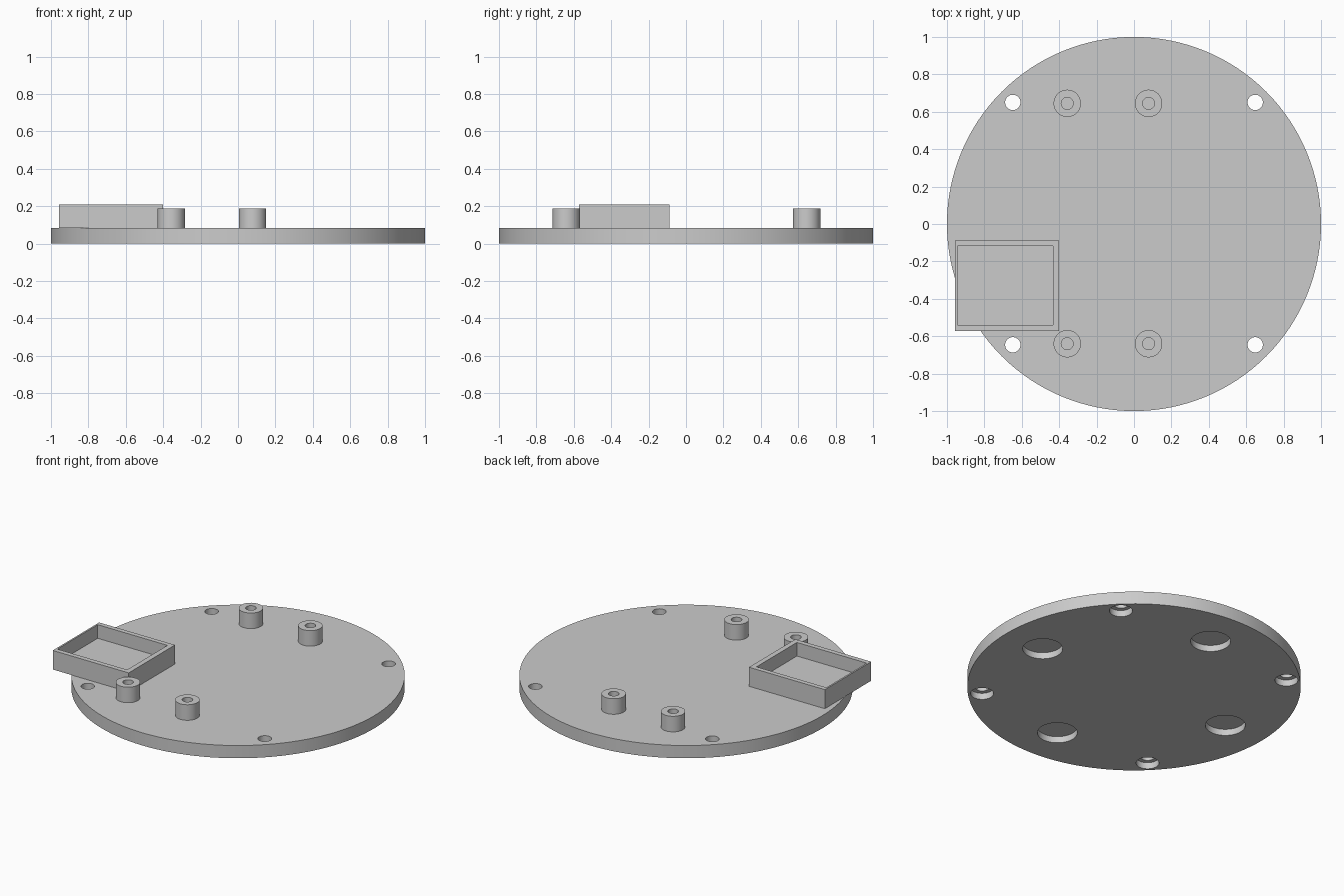
import bpy

cube = bpy.data.objects.get("Cube")
if cube:
    bpy.data.objects.remove(cube, do_unlink=True)

GREY = (0.6, 0.6, 0.6, 1.0)
mat = bpy.data.materials.new("light grey")
mat.use_nodes = True
mat.diffuse_color = GREY
mat.node_tree.nodes["Principled BSDF"].inputs["Base Color"].default_value = GREY

TOP = 0.084  # upper surface of the base plate


def cylinder(name, x, y, r, z0, z1, sides=64):
    bpy.ops.mesh.primitive_cylinder_add(
        vertices=sides, radius=r, depth=z1 - z0, location=(x, y, (z0 + z1) / 2))
    ob = bpy.context.object
    ob.name = name
    return ob


def box(name, x0, x1, y0, y1, z0, z1):
    bpy.ops.mesh.primitive_cube_add(
        size=1, location=((x0 + x1) / 2, (y0 + y1) / 2, (z0 + z1) / 2))
    ob = bpy.context.object
    ob.name = name
    ob.scale = (x1 - x0, y1 - y0, z1 - z0)
    bpy.ops.object.transform_apply(location=False, rotation=False, scale=True)
    return ob


def cut(target, cutter):
    cutter.hide_render = True
    bpy.ops.object.select_all(action='DESELECT')
    bpy.context.view_layer.objects.active = target
    target.select_set(True)
    mod = target.modifiers.new("cut", 'BOOLEAN')
    mod.operation = 'DIFFERENCE'
    mod.solver = 'EXACT'
    mod.object = cutter
    bpy.ops.object.modifier_apply(modifier=mod.name)
    bpy.data.objects.remove(cutter, do_unlink=True)


def finish(ob):
    ob.data.materials.clear()
    ob.data.materials.append(mat)
    bpy.ops.object.select_all(action='DESELECT')
    bpy.context.view_layer.objects.active = ob
    ob.select_set(True)
    bpy.ops.object.shade_smooth_by_angle()


# Round base plate with counterbored screw holes near the rim
plate = cylinder("base_plate", 0, 0, 1.0, 0, TOP, 128)
for x in (-0.648, 0.648):
    for y in (-0.646, 0.65):
        cut(plate, cylinder("screw_hole", x, y, 0.041, -0.1, 0.2, 48))
        cut(plate, cylinder("counterbore", x, y, 0.069, -0.1, 0.042, 48))

# Blind round pockets in the underside
for x, y in ((0.715, 0), (-0.715, 0), (0, 0.715), (0, -0.715)):
    cut(plate, cylinder("pocket", x, y, 0.12, -0.1, 0.042))
finish(plate)

# Hollow mounting posts
for x, side in ((-0.357, "right"), (0.078, "left")):
    for y, end in ((-0.64, "front"), (0.645, "back")):
        post = cylinder(f"post_{end}_{side}", x, y, 0.073, TOP, 0.187)
        cut(post, cylinder("post_bore", x, y, 0.032, TOP + 0.002, 0.3, 48))
        finish(post)

# Open tray overhanging the plate edge
tray = box("tray", -0.956, -0.4, -0.572, -0.087, TOP, 0.21)
cut(tray, box("tray_cavity", -0.945, -0.434, -0.54, -0.118, 0.12, 0.3))
finish(tray)
